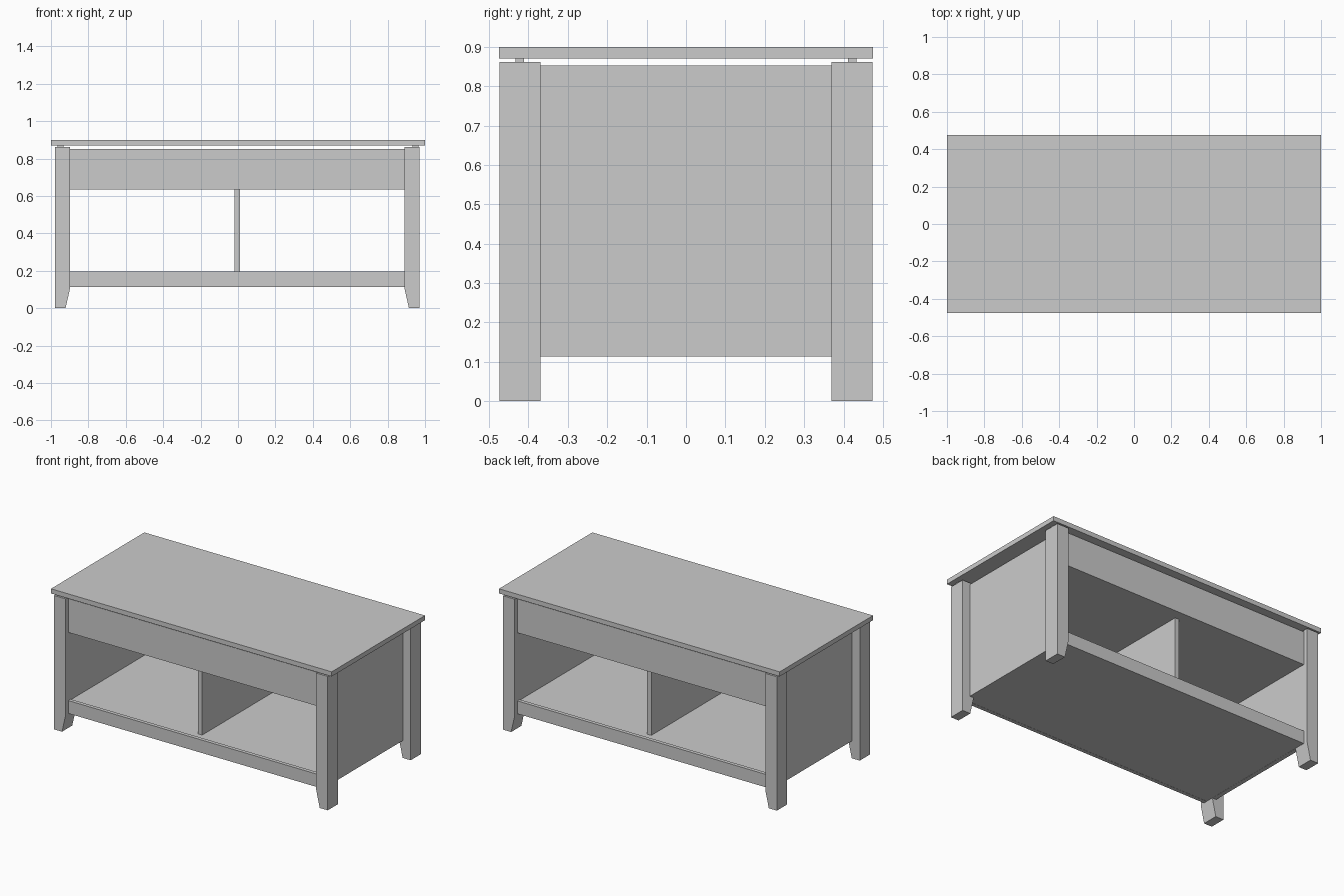
import bpy, bmesh

cube = bpy.data.objects.get("Cube")
if cube:
    bpy.data.objects.remove(cube, do_unlink=True)

grey = bpy.data.materials.new("plain_grey")
grey.use_nodes = True
colour = (0.6, 0.6, 0.6, 1)
grey.diffuse_color = colour
grey.node_tree.nodes["Principled BSDF"].inputs["Base Color"].default_value = colour

CX = -0.004          # centre line of the frame under the top


def finish(name, bm):
    bmesh.ops.recalc_face_normals(bm, faces=bm.faces)
    mesh = bpy.data.meshes.new(name)
    bm.to_mesh(mesh)
    bm.free()
    mesh.materials.append(grey)
    obj = bpy.data.objects.new(name, mesh)
    bpy.context.collection.objects.link(obj)
    return obj


def box(name, x, y, z):
    bm = bmesh.new()
    bmesh.ops.create_cube(bm, size=1)
    for v in bm.verts:
        for i, (lo, hi) in enumerate((x, y, z)):
            v.co[i] = lo if v.co[i] < 0 else hi
    return finish(name, bm)


def span(centre, half):
    return centre - half, centre + half


def leg(name, sx, sy):
    # Front profile with the inner side tapering in at the foot
    profile = [(0.975, 0), (0.975, 0.862), (0.893, 0.862), (0.893, 0.11), (0.918, 0)]
    bm = bmesh.new()
    face = bm.faces.new([bm.verts.new((CX + sx * x, sy * 0.37, z)) for x, z in profile])
    new = bmesh.ops.extrude_face_region(bm, geom=[face])["geom"]
    verts = [g for g in new if isinstance(g, bmesh.types.BMVert)]
    bmesh.ops.translate(bm, verts=verts, vec=(0, sy * 0.104, 0))
    finish(name, bm)


# Lift-up top
box("table_top", (-1, 1), (-0.475, 0.475), (0.87, 0.9))

# Legs and the small pads between them and the top
for sx, side in ((-1, "right"), (1, "left")):
    for sy, end in ((-1, "front"), (1, "back")):
        leg(f"{end}_{side}_leg", sx, sy)
        box(f"{end}_{side}_pad", span(sx * 0.95, 0.016), span(sy * 0.422, 0.011), (0.86, 0.871))

# Side panels, lower and upper
for sx, side in ((-1, "right"), (1, "left")):
    x = span(CX + sx * 0.907, 0.014)
    box(f"{side}_side_panel", x, (-0.375, 0.375), (0.113, 0.635))
    box(f"{side}_bin_side", x, (-0.375, 0.375), (0.635, 0.852))

# Aprons and lower rails at front and back
for sy, end in ((-1, "front"), (1, "back")):
    y = span(sy * 0.433, 0.012)
    box(f"{end}_apron", span(CX, 0.9), y, (0.635, 0.852))
    box(f"{end}_rail", span(CX, 0.9), y, (0.113, 0.196))

# Storage floor, bottom shelf and divider
box("bin_floor", span(CX, 0.895), (-0.422, 0.422), (0.636, 0.66))
box("bottom_shelf", span(CX, 0.895), (-0.422, 0.422), (0.114, 0.192))
box("divider", span(CX, 0.015), (-0.38, 0.38), (0.191, 0.637))
